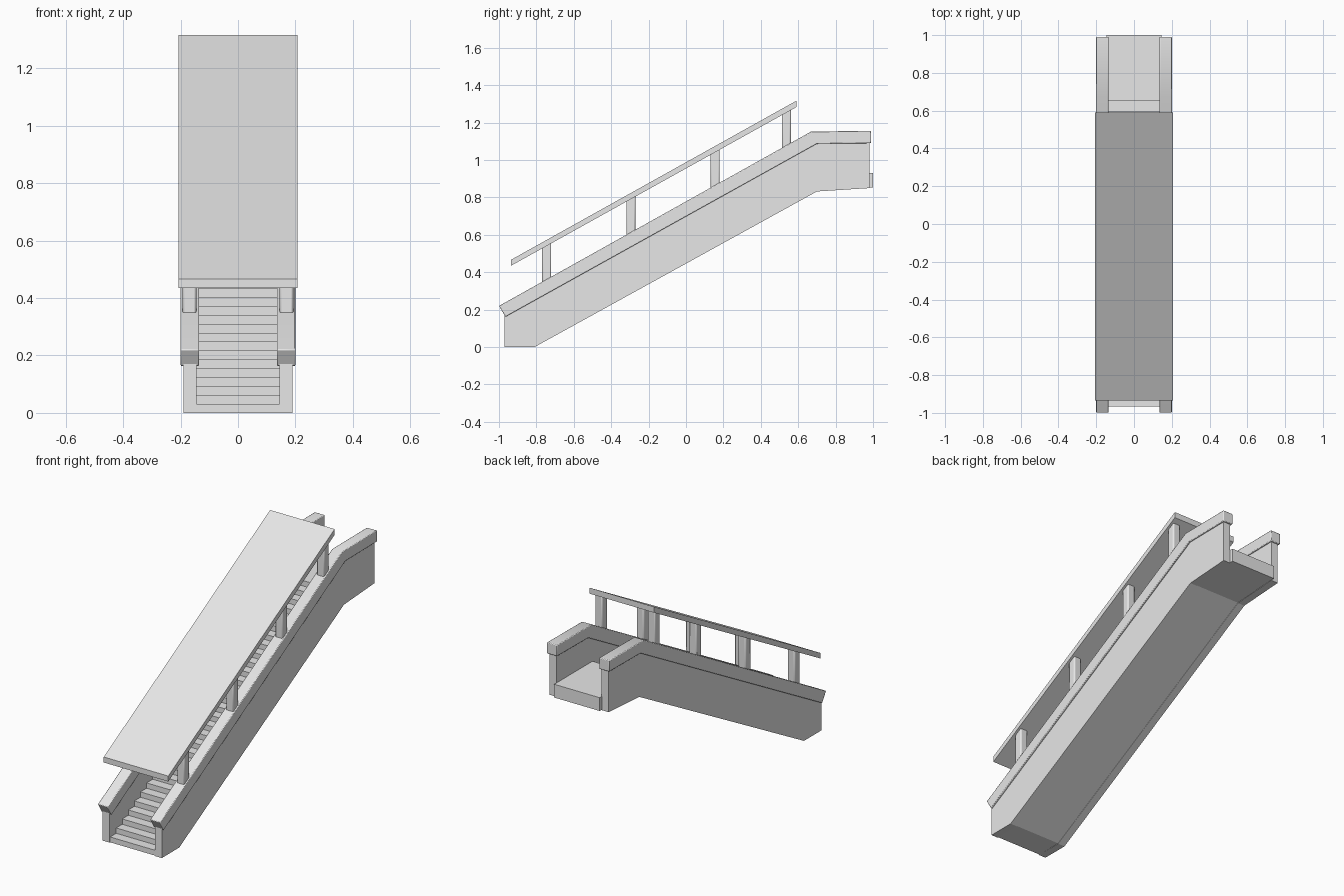
import bpy, bmesh

cube = bpy.data.objects.get("Cube")
if cube:
    bpy.data.objects.remove(cube, do_unlink=True)

grey = bpy.data.materials.new("light_grey")
grey.use_nodes = True
colour = (0.8, 0.8, 0.8, 1)
grey.diffuse_color = colour
grey.node_tree.nodes["Principled BSDF"].inputs["Base Color"].default_value = colour


def extrude_profile(name, profile, x0, x1, bevel=0):
    """Extrude a (y, z) outline across x."""
    bm = bmesh.new()
    face = bm.faces.new([bm.verts.new((x0, y, z)) for y, z in profile])
    ext = bmesh.ops.extrude_face_region(bm, geom=[face])
    verts = [v for v in ext["geom"] if isinstance(v, bmesh.types.BMVert)]
    bmesh.ops.translate(bm, verts=verts, vec=(x1 - x0, 0, 0))
    bmesh.ops.recalc_face_normals(bm, faces=bm.faces)
    mesh = bpy.data.meshes.new(name)
    bm.to_mesh(mesh)
    bm.free()
    mesh.materials.append(grey)
    obj = bpy.data.objects.new(name, mesh)
    bpy.context.collection.objects.link(obj)
    if bevel:
        mod = obj.modifiers.new("Bevel", "BEVEL")
        mod.width = bevel
        mod.segments = 2
        bpy.ops.object.select_all(action="DESELECT")
        obj.select_set(True)
        bpy.context.view_layer.objects.active = obj
        bpy.ops.object.shade_smooth_by_angle()
    return obj


def both_sides(name, profile, inner, outer, bevel=0):
    extrude_profile("left_" + name, profile, inner, outer, bevel)
    extrude_profile("right_" + name, profile, -outer, -inner, bevel)


# Side walls
wall = [(-0.97, 0), (-0.81, 0), (0.70, 0.832), (0.98, 0.85),
        (0.98, 1.10), (0.69, 1.10), (-0.97, 0.175)]
both_sides("side_wall", wall, 0.145, 0.19)

# Handrails capping the walls
rail = [(-1.0, 0.22), (0.67, 1.153), (0.99, 1.155), (0.99, 1.09),
        (0.70, 1.087), (-0.965, 0.162)]
both_sides("handrail", rail, 0.135, 0.20, 0.004)

# Stair flight and upper landing in one stepped body
steps, start, landing_y, landing_z = 30, -0.965, 0.65, 0.93
run = (landing_y - start) / (steps - 1)
rise = landing_z / steps
stairs = []
for i in range(steps):
    y = start + i * run
    stairs += [(y, i * rise), (y, (i + 1) * rise)]
stairs += [(1.0, landing_z), (1.0, 0.853), (0.70, 0.834), (-0.81, 0.002)]
extrude_profile("stairs_and_landing", stairs, -0.146, 0.146)

# Sloping canopy
roof = [(-0.935, 0.435), (-0.935, 0.467), (0.59, 1.317), (0.59, 1.283)]
extrude_profile("canopy", roof, -0.207, 0.207)


# Canopy posts, cut to the slopes of rail and canopy
def rail_top(y):
    return 0.21 + (y + 1) * 0.5587


def roof_underside(y):
    return 0.445 + (y + 0.935) * 0.556


for n, y in enumerate((-0.745, -0.295, 0.156, 0.537), 1):
    a, b = y - 0.024, y + 0.024
    post = [(a, rail_top(a)), (b, rail_top(b)),
            (b, roof_underside(b)), (a, roof_underside(a))]
    both_sides(f"canopy_post_{n}", post, 0.145, 0.193, 0.007)
